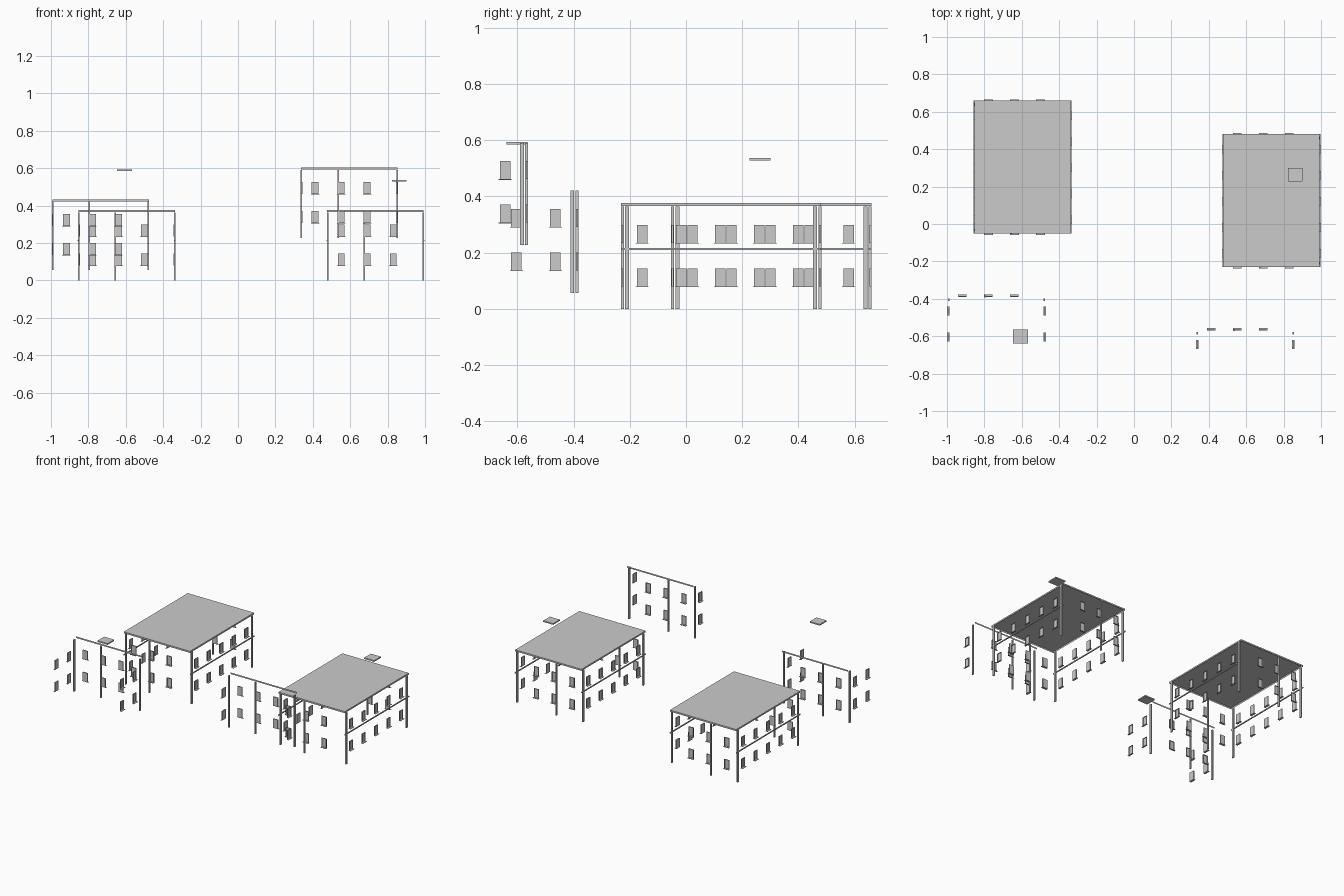
import bpy
from mathutils import Vector

if "Cube" in bpy.data.objects:
    bpy.data.objects.remove(bpy.data.objects["Cube"])

HX, HY = 0.258, 0.356          # half width / half depth of the roof
TOP, EAVE = 0.377, 0.366       # roof level and underside of fascia
WIN_X = [-0.183, -0.044, 0.095]
WIN_Y = [-0.281, -0.142, -0.003, 0.136, 0.275]
FLOORS = [(0.080, 0.144), (0.235, 0.299)]


class Part:
    """Collects quads and boxes into one named object."""

    def __init__(self, name, loc):
        self.name, self.loc, self.v, self.f = name, loc, [], []

    def quad(self, *pts):
        n = len(self.v)
        self.v += [tuple(p) for p in pts]
        self.f.append((n, n + 1, n + 2, n + 3))

    def box(self, x0, x1, y0, y1, z0, z1):
        n = len(self.v)
        self.v += [(x, y, z) for z in (z0, z1)
                   for x, y in ((x0, y0), (x1, y0), (x1, y1), (x0, y1))]
        self.f += [tuple(n + i for i in q) for q in
                   ((3, 2, 1, 0), (4, 5, 6, 7), (0, 1, 5, 4),
                    (1, 2, 6, 5), (2, 3, 7, 6), (3, 0, 4, 7))]

    def finish(self):
        me = bpy.data.meshes.new(self.name)
        me.from_pydata(self.v, [], self.f)
        ob = bpy.data.objects.new(self.name, me)
        ob.location = self.loc
        bpy.context.collection.objects.link(ob)


def add_window(panes, sills, centre, out):
    """Recessed pane with reveals, and a thin projecting sill."""
    out = Vector(out)
    u = Vector((-out.y, out.x, 0))          # along the wall
    for z0, z1 in FLOORS:
        def p(a, d, z):
            return Vector(centre) + u * a + out * d + Vector((0, 0, z))
        w, a, b = 0.0185, -0.007, 0.0
        panes.quad(p(-w, a, z0), p(w, a, z0), p(w, a, z1), p(-w, a, z1))
        panes.quad(p(-w, b, z0), p(-w, a, z0), p(-w, a, z1), p(-w, b, z1))
        panes.quad(p(w, a, z0), p(w, b, z0), p(w, b, z1), p(w, a, z1))
        panes.quad(p(-w, a, z1), p(w, a, z1), p(w, b, z1), p(-w, b, z1))
        s = 0.023
        sills.quad(p(-s, 0.006, z0), p(s, 0.006, z0), p(s, a, z0), p(-s, a, z0))
        sills.quad(p(-s, 0.006, z0 - 0.003), p(s, 0.006, z0 - 0.003),
                   p(s, 0.006, z0), p(-s, 0.006, z0))


def building(tag, loc, full, side_windows, cap):
    parts = {k: Part(f"{tag}_{k}", loc) for k in
             ("window_panes", "window_sills", "drainpipes", "fascia")}
    panes, sills = parts["window_panes"], parts["window_sills"]
    ends = (-1, 1) if full else (1,)

    # front and back walls: windows and a middle pipe
    for s in ends:
        for x in WIN_X:
            add_window(panes, sills, (x, s * HY, 0), (0, s, 0))
        y0, y1 = sorted((s * 0.346, s * 0.357))
        parts["drainpipes"].box(-0.064, -0.056, y0, y1, 0, EAVE - 0.002)

    # long side walls: windows and pipes near the corners
    for sx in (-1, 1):
        for y in WIN_Y[5 - side_windows:]:
            add_window(panes, sills, (sx * HX, y, 0), (sx, 0, 0))
        x0, x1 = sorted((sx * 0.252, sx * 0.260))
        for s in ends:
            y0, y1 = sorted((s * 0.328, s * 0.342))
            parts["drainpipes"].box(x0, x1, y0, y1, 0, EAVE - 0.002)

    # fascia strips along the roof edge
    c = [(-HX, -HY), (HX, -HY), (HX, HY), (-HX, HY)]
    for i in (range(4) if full else (2,)):
        a, b = c[i], c[(i + 1) % 4]
        parts["fascia"].quad((*a, EAVE), (*b, EAVE), (*b, TOP), (*a, TOP))

    if full:
        # flat roof and storey bands on the long sides
        parts["roof"] = Part(f"{tag}_roof", loc)
        parts["roof"].quad(*[(*q, TOP) for q in c])
        parts["bands"] = Part(f"{tag}_storey_bands", loc)
        for sx in (-1, 1):
            x0, x1 = sorted((sx * 0.256, sx * 0.262))
            parts["bands"].box(x0, x1, -HY, HY, 0.210, 0.217)
    if cap:
        # chimney cap floating above the roof
        parts["cap"] = Part(f"{tag}_chimney_cap", loc)
        parts["cap"].box(0.089, 0.167, 0.101, 0.175, 0.528, 0.537)

    for part in parts.values():
        part.finish()


building("left_block", (-0.595, 0.304, 0), True, 5, False)
building("right_block", (0.735, 0.125, 0), True, 5, True)
building("front_left_block", (-0.735, -0.740, 0.057), False, 2, True)
building("front_right_block", (0.595, -0.919, 0.227), False, 1, False)
